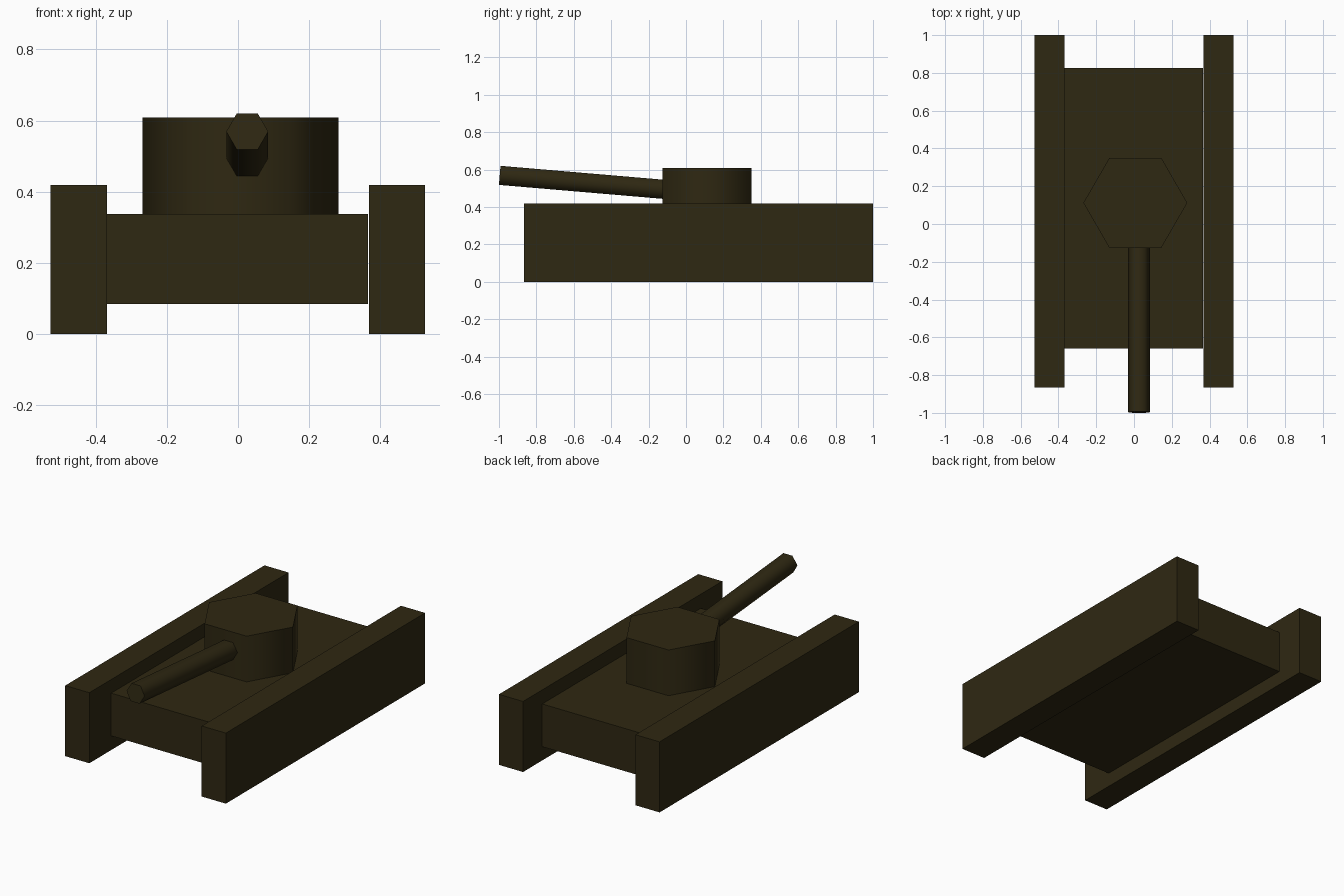
import bpy
from math import radians, atan2, pi
from mathutils import Matrix, Vector

if "Cube" in bpy.data.objects:
    bpy.data.objects.remove(bpy.data.objects["Cube"])

olive = bpy.data.materials.new("olive_paint")
olive.diffuse_color = (0.028, 0.021, 0.006, 1)
olive.use_nodes = True
olive.node_tree.nodes["Principled BSDF"].inputs["Base Color"].default_value = olive.diffuse_color


def finish(name):
    obj = bpy.context.object
    obj.name = name
    obj.data.materials.append(olive)
    return obj


def box(name, lo, hi):
    lo, hi = Vector(lo), Vector(hi)
    bpy.ops.mesh.primitive_cube_add(size=1)
    obj = finish(name)
    obj.data.transform(Matrix.Translation((lo + hi) / 2) @ Matrix.Diagonal((*(hi - lo), 1)))
    return obj


def hex_prism(name, radius, start, end):
    # six-sided prism between two points in a constant-x plane, corners pointing along x
    start, end = Vector(start), Vector(end)
    axis = end - start
    bpy.ops.mesh.primitive_cylinder_add(vertices=6, radius=radius, depth=axis.length)
    obj = finish(name)
    tilt = Matrix.Rotation(atan2(-axis.y, axis.z), 4, 'X')
    obj.data.transform(Matrix.Translation((start + end) / 2) @ tilt @ Matrix.Rotation(pi / 2, 4, 'Z'))
    # soft sides, sharp caps
    bpy.ops.object.shade_smooth_by_angle(angle=radians(75))
    return obj


# hull between the tracks
box("hull", (-0.369, -0.66, 0.084), (0.365, 0.825, 0.337))

# track blocks
box("left_track", (-0.527, -0.865, 0), (-0.369, 1.0, 0.418))
box("right_track", (0.368, -0.865, 0), (0.526, 1.0, 0.418))

# turret and raised gun barrel
hex_prism("turret", 0.275, (0.007, 0.112, 0.337), (0.007, 0.112, 0.608))
hex_prism("gun_barrel", 0.059, (0.026, -0.09, 0.492), (0.026, -0.996, 0.569))
